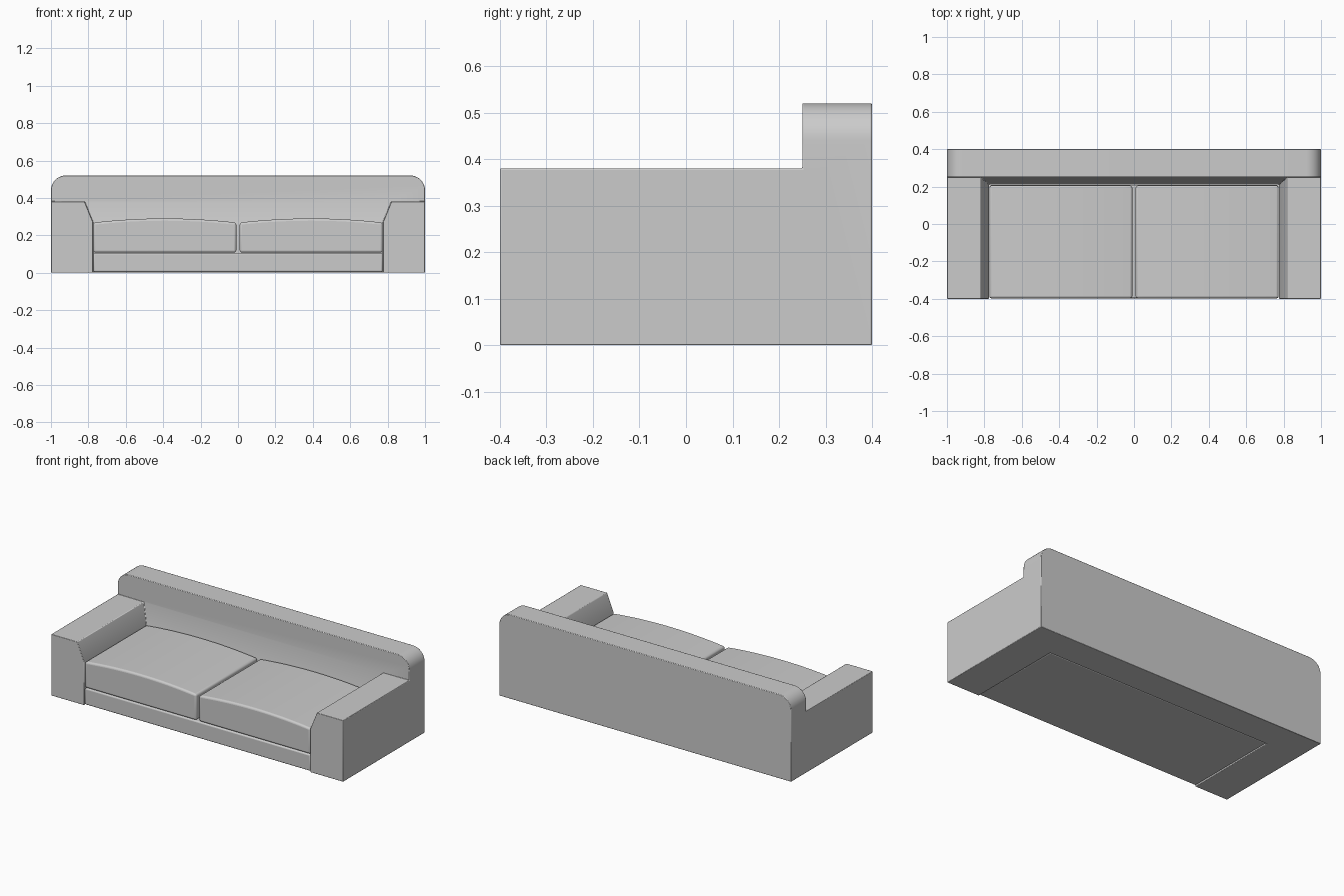
import bpy, bmesh, math

if "Cube" in bpy.data.objects:
    bpy.data.objects.remove(bpy.data.objects["Cube"])


def make_object(name, bm):
    bmesh.ops.remove_doubles(bm, verts=bm.verts, dist=1e-5)
    bmesh.ops.recalc_face_normals(bm, faces=bm.faces)
    mesh = bpy.data.meshes.new(name)
    bm.to_mesh(mesh)
    bm.free()
    ob = bpy.data.objects.new(name, mesh)
    bpy.context.collection.objects.link(ob)
    return ob


def extrude_xz(name, outline, y0, y1):
    """Solid from an x-z outline, running from y0 to y1."""
    bm = bmesh.new()
    front = [bm.verts.new((x, y0, z)) for x, z in outline]
    back = [bm.verts.new((x, y1, z)) for x, z in outline]
    bm.faces.new(front)
    bm.faces.new(back[::-1])
    n = len(outline)
    for i in range(n):
        j = (i + 1) % n
        bm.faces.new((front[i], back[i], back[j], front[j]))
    return make_object(name, bm)


def finish(ob, width, segments=3):
    bev = ob.modifiers.new("soft_edges", 'BEVEL')
    bev.width = width
    bev.segments = segments
    bev.limit_method = 'ANGLE'
    bev.angle_limit = math.radians(30)
    bpy.ops.object.select_all(action='DESELECT')
    ob.select_set(True)
    bpy.context.view_layer.objects.active = ob
    bpy.ops.object.shade_smooth_by_angle(angle=math.radians(35))


# Arms and sloped inner back: one section swept round a mitred U
section = [(1.0, 0.30, 0.0), (1.0, 0.30, 0.38), (0.82, 0.25, 0.38),
           (0.775, 0.21, 0.27), (0.775, 0.21, 0.0)]
bm = bmesh.new()
stations = []
for side, at_back in ((-1, False), (-1, True), (1, True), (1, False)):
    stations.append([bm.verts.new((side * x, y if at_back else -0.4, z))
                     for x, y, z in section])
for a, b in zip(stations, stations[1:]):
    for i in range(5):
        j = (i + 1) % 5
        bm.faces.new((a[i], a[j], b[j], b[i]))
bm.faces.new(stations[0])
bm.faces.new(stations[-1])
frame = make_object("arm_frame", bm)

# Tall backrest with rounded upper corners
r, steps = 0.08, 10
outline = [(-1, 0), (1, 0)]
for cx, start in ((1 - r, 0), (r - 1, 90)):
    for i in range(steps + 1):
        a = math.radians(start + 90 * i / steps)
        outline.append((cx + r * math.cos(a), 0.52 - r + r * math.sin(a)))
backrest = extrude_xz("backrest_block", outline, 0.25, 0.4)

# Join arms and backrest into one shell
union = frame.modifiers.new("join", 'BOOLEAN')
union.operation = 'UNION'
union.solver = 'EXACT'
union.object = backrest
bpy.context.view_layer.objects.active = frame
frame.select_set(True)
bpy.ops.object.modifier_apply(modifier="join")
bpy.data.objects.remove(backrest)
frame.name = "sofa_frame"
finish(frame, 0.003, 2)

# Seat base
base = extrude_xz("seat_base", [(-0.773, 0.004), (0.773, 0.004),
                                (0.773, 0.106), (-0.773, 0.106)], -0.397, 0.208)
finish(base, 0.008)

# Two seat cushions with crowned tops
for side, name in ((-1, "left_cushion"), (1, "right_cushion")):
    x0, x1 = 0.009, 0.773
    pts = [(x0, 0.108), (x1, 0.108)]
    for i in range(17):
        t = i / 16
        pts.append((x1 + (x0 - x1) * t, 0.268 + 0.022 * (1 - (2 * t - 1) ** 2)))
    cushion = extrude_xz(name, [(side * x, z) for x, z in pts], -0.397, 0.205)
    finish(cushion, 0.012, 4)
